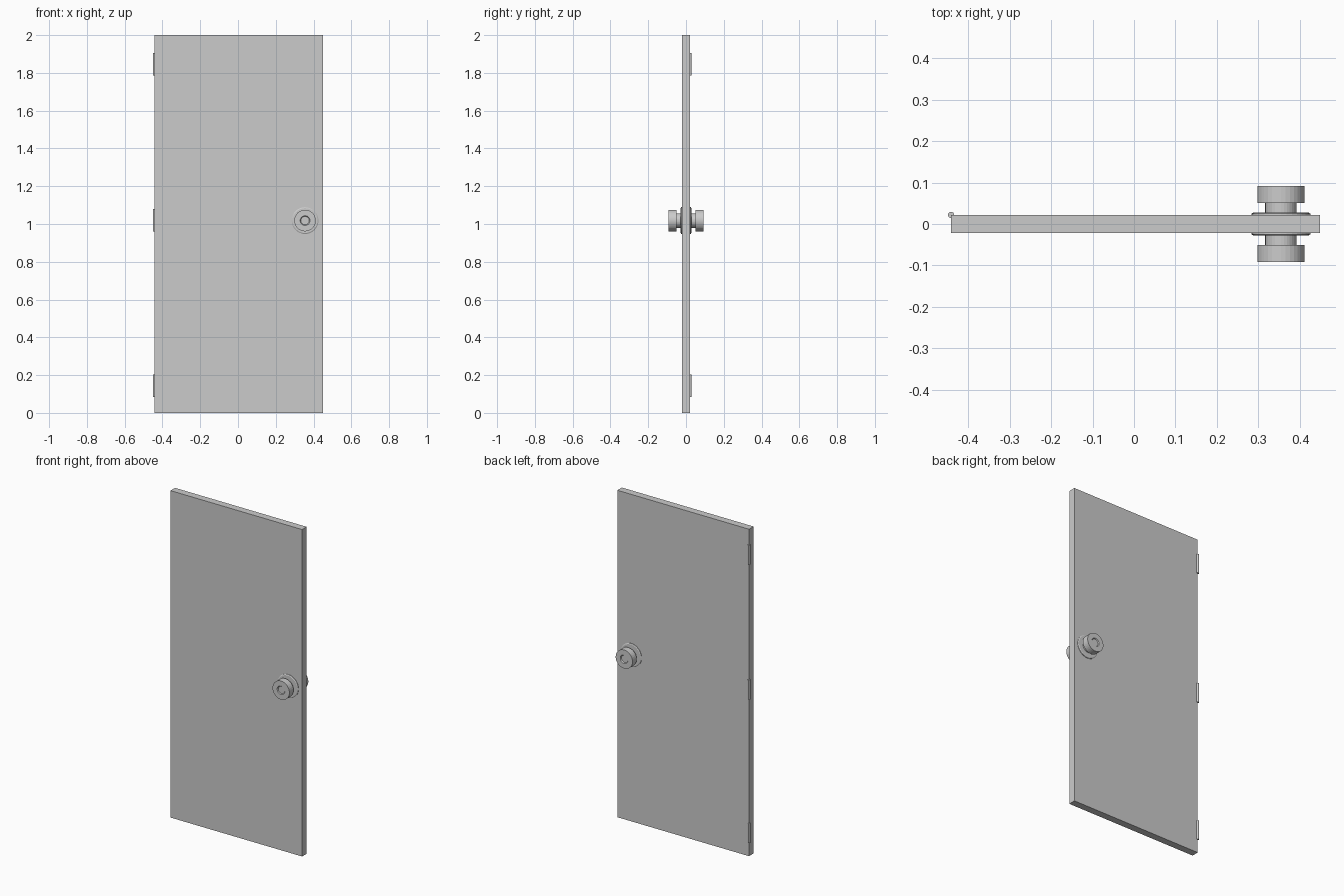
import bpy, bmesh
from math import cos, sin, tau

cube = bpy.data.objects.get("Cube")
if cube:
    bpy.data.objects.remove(cube)

GREY = (0.6, 0.6, 0.6, 1)
mat = bpy.data.materials.new("plain_grey")
mat.use_nodes = True
mat.diffuse_color = GREY
mat.node_tree.nodes["Principled BSDF"].inputs["Base Color"].default_value = GREY

HALF_T = 0.022                     # half the panel thickness
LEFT, RIGHT = -0.442, 0.449        # panel edges in x
KNOB_X, KNOB_Z = 0.355, 1.018


def finish(name, bm):
    bmesh.ops.recalc_face_normals(bm, faces=bm.faces)
    mesh = bpy.data.meshes.new(name)
    bm.to_mesh(mesh)
    bm.free()
    mesh.materials.append(mat)
    obj = bpy.data.objects.new(name, mesh)
    bpy.context.collection.objects.link(obj)
    return obj


def lathe(name, profile, sides, place):
    """Spin (radius, distance) pairs; place maps (u, v, distance) to a point."""
    bm = bmesh.new()
    rings = [[bm.verts.new(place(r * cos(tau * i / sides), r * sin(tau * i / sides), d))
              for i in range(sides)] for r, d in profile]
    for a, b in zip(rings, rings[1:]):
        for i in range(sides):
            j = (i + 1) % sides
            bm.faces.new((a[i], a[j], b[j], b[i]))
    bm.faces.new(rings[0])
    bm.faces.new(rings[-1])
    return finish(name, bm)


# Door panel
bm = bmesh.new()
bmesh.ops.create_cube(bm, size=1)
bmesh.ops.scale(bm, vec=(RIGHT - LEFT, 2 * HALF_T, 2), verts=bm.verts)
bmesh.ops.translate(bm, vec=((LEFT + RIGHT) / 2, 0, 1), verts=bm.verts)
finish("door_panel", bm)

# Rosette, stem and dished knob on both faces
rosette = [(0.071, 0.02), (0.071, 0.025), (0.066, 0.028)]
stem = [(0.038, 0.02), (0.038, 0.053)]
knob = [(0.057, 0.051), (0.057, 0.0915), (0.026, 0.0915), (0.022, 0.086)]
for side, sign in (("front", -1), ("back", 1)):
    def place(u, v, d, sign=sign):
        return (KNOB_X + u, sign * d, KNOB_Z + v)
    lathe(side + "_rosette", rosette, 32, place)
    lathe(side + "_knob_stem", stem, 32, place)
    lathe(side + "_knob", knob, 32, place)

# Hinge barrels along the back left edge
for label, z in (("lower", 0.143), ("middle", 1.02), ("upper", 1.845)):
    lathe(label + "_hinge", [(0.0075, -0.06), (0.0075, 0.06)], 16,
          lambda u, v, d, z=z: (LEFT + u, HALF_T + v, z + d))
